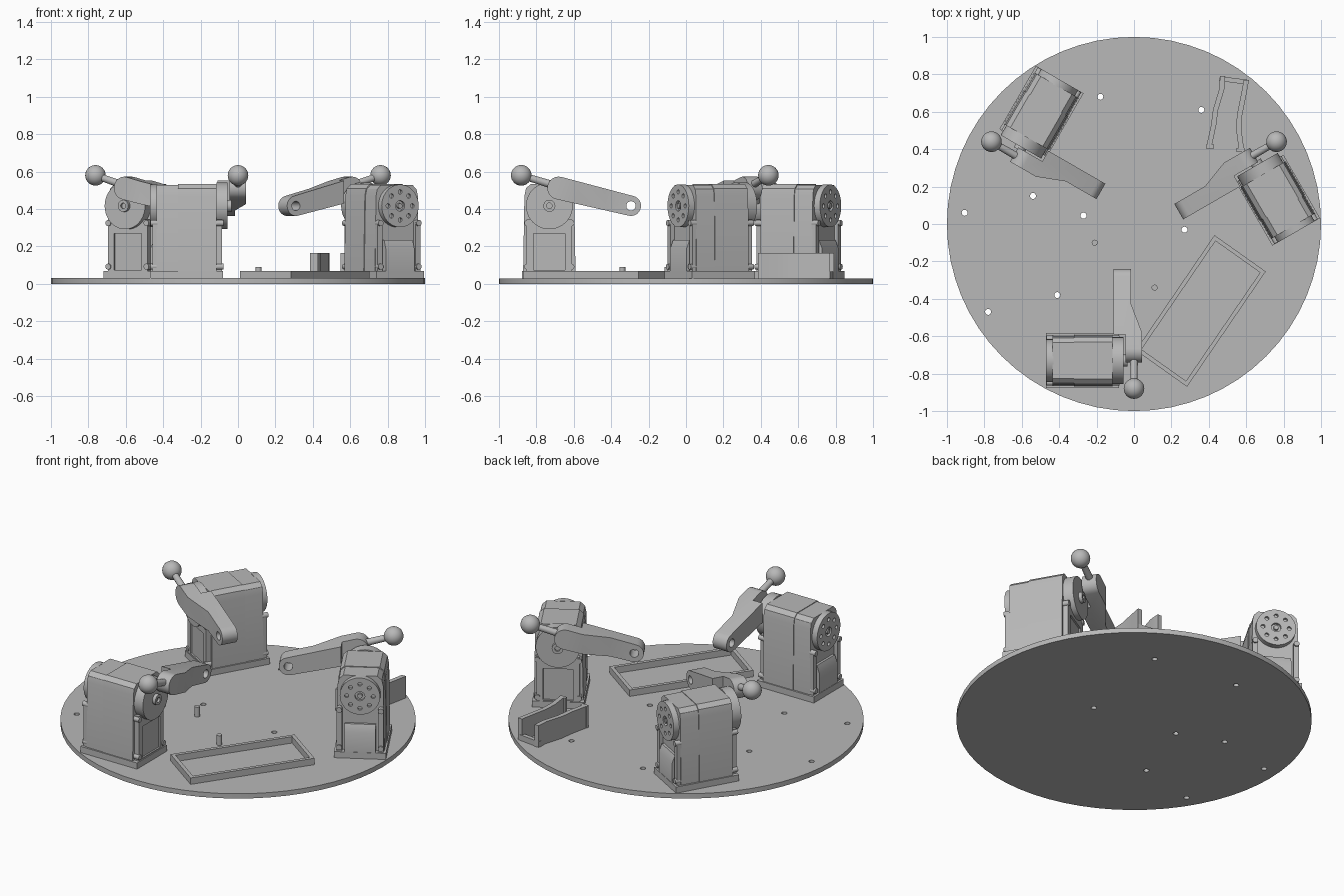
import bpy, bmesh, math
from mathutils import Vector, Matrix

cube = bpy.data.objects.get("Cube")
if cube:
    bpy.data.objects.remove(cube, do_unlink=True)

grey = bpy.data.materials.new("plain grey")
grey.use_nodes = True
grey.diffuse_color = (0.48, 0.48, 0.48, 1)
grey.node_tree.nodes["Principled BSDF"].inputs["Base Color"].default_value = (0.48, 0.48, 0.48, 1)


def finish(name, bm, smooth=True):
    bmesh.ops.recalc_face_normals(bm, faces=bm.faces)
    me = bpy.data.meshes.new(name)
    bm.to_mesh(me)
    bm.free()
    me.materials.append(grey)
    if smooth:
        me.shade_smooth()
        me.set_sharp_from_angle(angle=math.radians(32))
    ob = bpy.data.objects.new(name, me)
    bpy.context.scene.collection.objects.link(ob)
    return ob


def add_prism(bm, pts, axis, lo, hi):
    """Extrude a 2D outline along an axis (0, 1 or 2)."""
    rings = []
    for h in (lo, hi):
        ring = []
        for p in pts:
            co = list(p)
            co.insert(axis, h)
            ring.append(bm.verts.new(co))
        rings.append(ring)
    a, b = rings
    bm.faces.new(a)
    bm.faces.new(b[::-1])
    for i in range(len(a)):
        j = (i + 1) % len(a)
        bm.faces.new((a[i], b[i], b[j], a[j]))


def prism(name, pts, axis, lo, hi):
    bm = bmesh.new()
    add_prism(bm, pts, axis, lo, hi)
    return finish(name, bm)


def circle(cx, cy, r, n=32, start=0.0, sweep=math.tau):
    k = n if sweep == math.tau else n - 1
    return [(cx + r * math.cos(start + sweep * i / k),
             cy + r * math.sin(start + sweep * i / k)) for i in range(n)]


def rect(x0, x1, y0, y1):
    return [(x0, y0), (x1, y0), (x1, y1), (x0, y1)]


def boolean(ob, cutter, op="DIFFERENCE"):
    """Apply a boolean and delete the cutter."""
    cutter.hide_render = True
    mod = ob.modifiers.new("cut", "BOOLEAN")
    mod.operation, mod.object, mod.solver = op, cutter, "EXACT"
    dg = bpy.context.evaluated_depsgraph_get()
    dg.update()
    me = bpy.data.meshes.new_from_object(ob.evaluated_get(dg))
    ob.modifiers.clear()
    ob.data = me
    me.shade_smooth()
    me.set_sharp_from_angle(angle=math.radians(32))
    bpy.data.objects.remove(cutter, do_unlink=True)


# Round base plate with through holes
base = prism("base_plate", circle(0, 0, 1, 64), 2, 0, 0.03)
holes = [(-.18, .68), (.36, .61), (-.54, .15), (-.905, .06),
         (-.27, .045), (.27, -.03), (-.41, -.38), (-.78, -.47)]
bm = bmesh.new()
for x, y in holes:
    add_prism(bm, circle(x, y, .016, 16), 2, -.1, .1)
boolean(base, finish("hole_cutter", bm))

# Two locating pegs
for i, (x, y) in enumerate([(-.21, -.10), (.11, -.34)]):
    prism(f"peg_{i + 1}", circle(x, y, .016, 16), 2, .02, .09)

# Rectangular frame lying at an angle
u = Vector((.275, -.195)).normalized()
v = Vector((-.42, -.615)).normalized()
mid = Vector((.357, -.465))


def tilted(a, b):
    return [tuple(mid + u * (s * a) + v * (t * b))
            for s, t in ((-1, -1), (1, -1), (1, 1), (-1, 1))]


frame = prism("tray_frame", tilted(.168, .373), 2, .02, .07)
boolean(frame, prism("tray_cutter", tilted(.146, .351), 2, -.1, .2))

# Curved open clip: two tall walls and a low end wall
left = [(.385, .405), (.412, .53), (.422, .61), (.455, .72), (.46, .79)]
right = [(.59, .385), (.575, .5), (.578, .58), (.6, .69), (.615, .77)]
for name, path, w in (("clip_wall_right", left, .028), ("clip_wall_left", right, -.028)):
    prism(name, path + [(x + w, y) for x, y in path[::-1]], 2, .02, .165)
    x, y = path[0]
    prism(name + "_lip", rect(*sorted((x, x + w * 1.5)), y, y + .02), 2, .02, .165)
prism("clip_end_wall", [(.455, .765), (.61, .745), (.615, .77), (.46, .79)], 2, .02, .065)

# ---- One motor unit, later repeated around the plate ----
CY, CZ = -.73, .417
unit = []


def part(ob):
    unit.append(ob)
    return ob


def case_outline(g):
    half = [(.14 - g, .06), (.133 - g, .47), (.125 - g, .51 - g), (.10 - g, .533 - g)]
    return [(CY + y, z) for y, z in half] + [(CY - y, z) for y, z in half[::-1]]


part(prism("motor_foot", rect(-.47, -.08, CY - .147, CY + .147), 2, .02, .068))
part(prism("motor_case_outer", case_outline(.004), 0, -.435, -.322))
part(prism("motor_case_inner", case_outline(0), 0, -.322, -.115))

# Outer end: drilled idler disc, sloped block and side rails
disc = part(prism("idler_disc", circle(CY, CZ, .114, 40), 0, -.47, -.43))
bm = bmesh.new()
add_prism(bm, circle(CY, CZ, .028, 20), 0, -.5, -.455)
for y, z in circle(CY, CZ, .075, 8):
    add_prism(bm, circle(y, z, .012, 12), 0, -.5, -.455)
boolean(disc, finish("disc_cutter", bm))
part(prism("idler_pin", circle(CY, CZ, .014, 16), 0, -.47, -.44))
part(prism("motor_block", [(-.43, .06), (-.468, .06), (-.468, .19), (-.45, .235), (-.43, .235)],
           1, CY - .088, CY + .088))
for side in (-1, 1):
    y = CY + side * .117
    part(prism("side_rail", rect(y - .015, y + .015, .06, .33), 0, -.458, -.43))
    # Bracket screws on both ends
    for z in (.092, .325):
        for lo, hi in ((-.468, -.43), (-.115, -.078)):
            part(prism("screw", circle(CY + side * .118, z, .016, 14), 0, lo, hi))

# Inner end: bracket with a recessed panel, hub disc and boss
bracket = part(prism("bracket", rect(CY - .122, CY + .122, .03, .345), 0, -.118, -.085))
boolean(bracket, prism("panel_cutter", rect(CY - .085, CY + .085, .075, .27), 0, -.095, 0))
part(prism("hub_disc", circle(CY, CZ, .125, 40), 0, -.116, -.055))
boss = part(prism("hub_boss", circle(CY, CZ, .032, 24), 0, -.06, -.035))
boolean(boss, prism("boss_cutter", circle(CY, CZ, .015, 16), 0, -.048, 0))

# Tapered lever: side outline crossed with a stepped plan
hub, tip = Vector((-.68, .512)), Vector((-.294, .417))
d = tip - hub
ang = math.atan2(d.y, d.x)
outline = (circle(*tip, .054, 14, ang - math.pi / 2, math.pi)
           + circle(*hub, .061, 14, ang + math.pi / 2, math.pi))
arm = part(prism("lever_arm", outline, 0, -.2, .2))
plan = [(-.11, -.2), (-.015, -.2), (-.015, -.43), (.043, -.58),
        (.043, -.78), (-.045, -.78), (-.045, -.592), (-.11, -.592)]
boolean(arm, prism("plan_cutter", plan, 2, 0, 1), "INTERSECT")
boolean(arm, prism("arm_hole_cutter", circle(*tip, .025, 20), 0, -.3, .3))

# Rod and ball
p0, p1 = Vector((0, -.70, .525)), Vector((0, -.88, .58))
bm = bmesh.new()
bmesh.ops.create_cone(
    bm, cap_ends=True, segments=20, radius1=.021, radius2=.018, depth=(p1 - p0).length,
    matrix=Matrix.Translation((p0 + p1) / 2) @ (p1 - p0).to_track_quat("Z", "Y").to_matrix().to_4x4())
part(finish("ball_rod", bm))
bm = bmesh.new()
bmesh.ops.create_uvsphere(bm, u_segments=28, v_segments=16, radius=.055,
                          matrix=Matrix.Translation(p1))
part(finish("ball", bm))

# Repeat the unit twice around the centre
for turn in (1, 2):
    for ob in unit:
        copy = ob.copy()
        copy.name = f"{ob.name}_turn_{turn}"
        copy.matrix_world = Matrix.Rotation(turn * math.tau / 3, 4, "Z")
        bpy.context.scene.collection.objects.link(copy)
